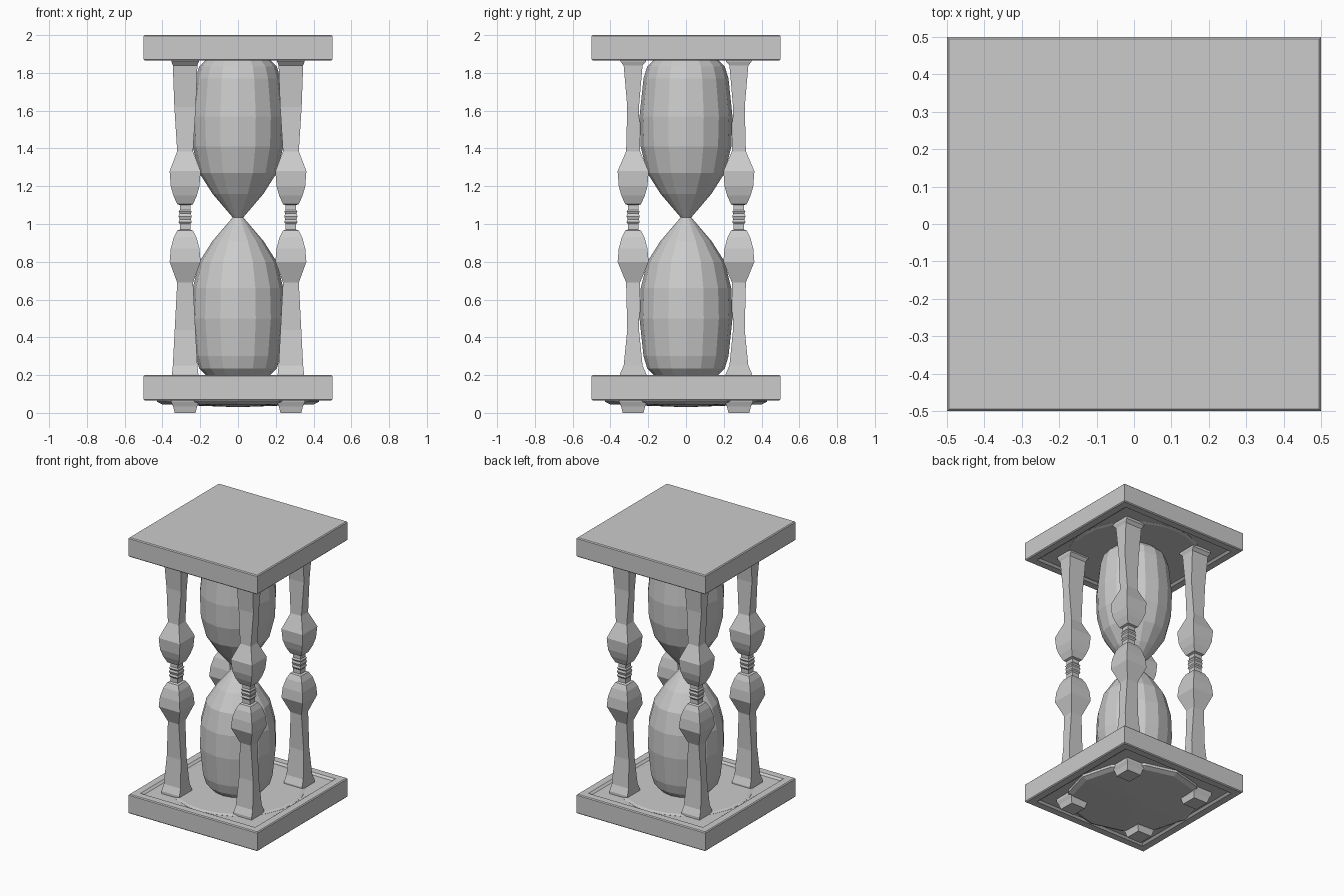
import bpy, bmesh
from math import sin, cos, pi

if "Cube" in bpy.data.objects:
    bpy.data.objects.remove(bpy.data.objects["Cube"])


def finish(bm, name):
    bmesh.ops.recalc_face_normals(bm, faces=bm.faces)
    me = bpy.data.meshes.new(name)
    bm.to_mesh(me)
    bm.free()
    ob = bpy.data.objects.new(name, me)
    bpy.context.collection.objects.link(ob)
    return ob


def loft(name, rings):
    """Join equal-length rings of points into a closed, flat-shaded solid."""
    bm = bmesh.new()
    vs = [[bm.verts.new(p) for p in r] for r in rings]
    n = len(vs[0])
    for a, b in zip(vs, vs[1:]):
        for i in range(n):
            j = (i + 1) % n
            bm.faces.new((a[i], a[j], b[j], b[i]))
    bm.faces.new(vs[0])
    bm.faces.new(vs[-1])
    return finish(bm, name)


def circle(r, z, n):
    return [(r * cos(2 * pi * i / n), r * sin(2 * pi * i / n), z) for i in range(n)]


def rect(cx, cy, hx, hy, z):
    return [(cx + sx * hx, cy + sy * hy, z)
            for sx, sy in ((-1, -1), (1, -1), (1, 1), (-1, 1))]


def slab(name, z0, z1, recess_top, recess_bottom):
    """Square plate with softened edges and sunken framed panels."""
    b = 0.006
    rings = [rect(0, 0, .5 - b, .5 - b, z0), rect(0, 0, .5, .5, z0 + b),
             rect(0, 0, .5, .5, z1 - b), rect(0, 0, .5 - b, .5 - b, z1)]
    panel = ((.445, 0), (.43, .012))
    if recess_bottom:
        rings = [rect(0, 0, h, h, z0 + d) for h, d in reversed(panel)] + rings
    if recess_top:
        rings += [rect(0, 0, h, h, z1 - d) for h, d in panel]
    return loft(name, rings)


# plates
slab("base_plate", .065, .2, True, True)
slab("top_plate", 1.865, 2.0, False, True)

# round panels: inside faces and shallow domed underside
loft("base_inlay", [circle(.43, .18, 24), circle(.43, .189, 24), circle(.41, .195, 24)])
loft("top_inlay", [circle(.41, 1.87, 24), circle(.43, 1.876, 24), circle(.43, 1.885, 24)])
loft("underside_panel", [circle(.43, .08, 12), circle(.43, .06, 12),
                         circle(.40, .045, 12), circle(.05, .032, 12)])

# glass bulbs, mirrored about the waist
WAIST = 1.035
half = [(.16, .19), (.175, .205), (.205, .235), (.225, .30), (.246, .50),
        (.24, .66), (.205, .80), (.135, .91), (.028, WAIST)]
profile = half + [(r, 2 * WAIST - z) for r, z in reversed(half[:-1])]
loft("glass", [circle(r, z, 16) for r, z in profile])

# four turned posts of square section: z, half width, half depth
post = [(.18, .07, .07), (.205, .07, .07), (.25, .065, .05), (.44, .055, .031),
        (.69, .042, .037), (.80, .082, .082), (.87, .076, .076), (.93, .06, .06),
        (.965, .042, .042), (.97, .028, .028), (1.0, .028, .028), (1.01, .035, .035),
        (1.025, .03, .03), (1.04, .035, .035), (1.055, .03, .03), (1.065, .035, .035),
        (1.075, .028, .028), (1.10, .028, .028), (1.105, .042, .042), (1.15, .062, .062),
        (1.2, .076, .076), (1.28, .082, .082), (1.385, .042, .037), (1.62, .057, .031),
        (1.84, .065, .05), (1.86, .073, .068), (1.885, .073, .068)]
feet = [(0, .055, .055), (.035, .064, .064), (.06, .075, .075), (.085, .075, .075)]
for sx, side in ((-1, "left"), (1, "right")):
    for sy, face in ((-1, "front"), (1, "back")):
        for part, prof in (("post", post), ("foot", feet)):
            loft(f"{face}_{side}_{part}",
                 [rect(.28 * sx, .28 * sy, hx, hy, z) for z, hx, hy in prof])
